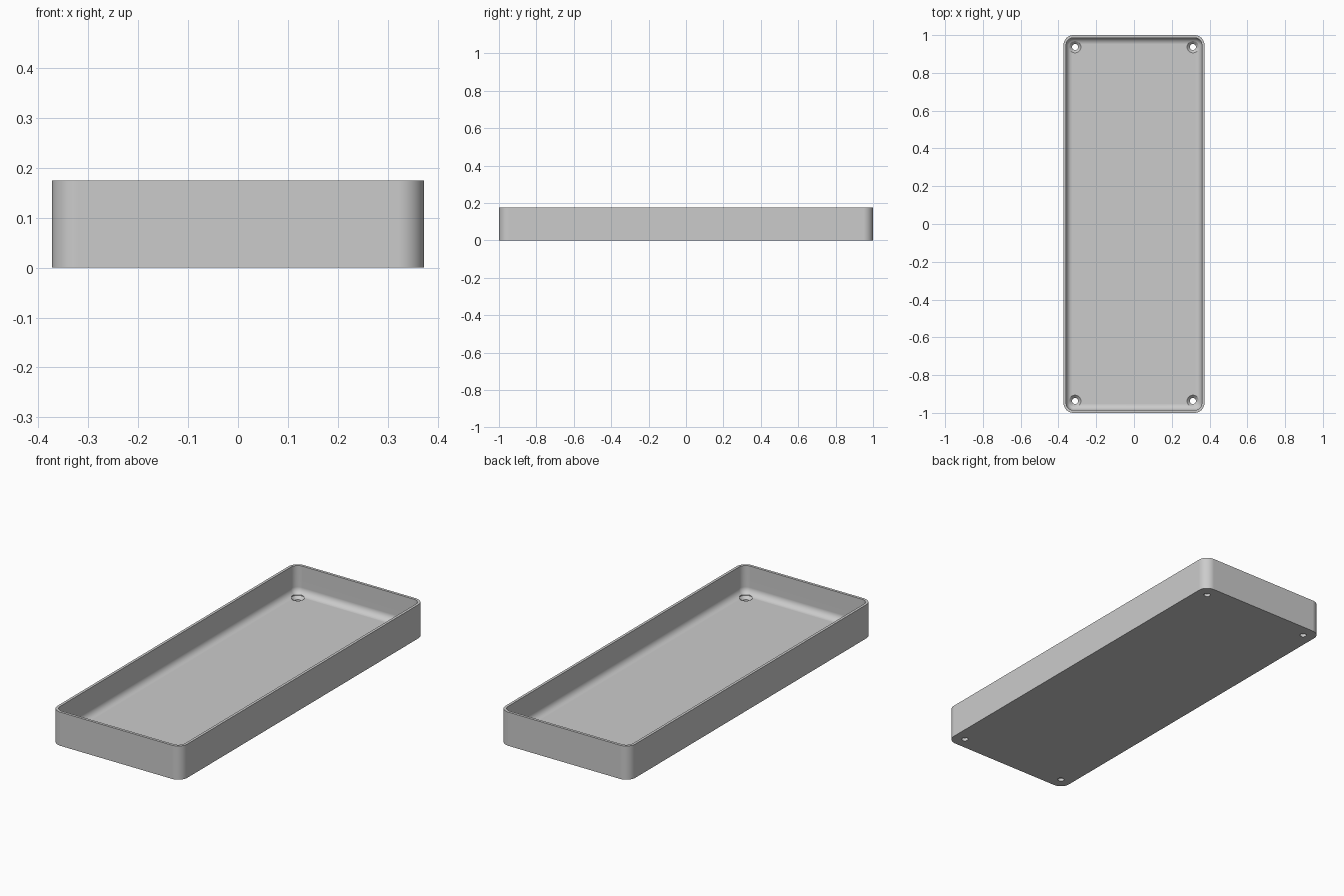
import bpy, bmesh
from math import cos, sin, pi, radians

cube = bpy.data.objects.get("Cube")
if cube:
    bpy.data.objects.remove(cube, do_unlink=True)

HALF_X, HALF_Y, HEIGHT = 0.373, 1.0, 0.175
CORNER, WALL, FLOOR, FILLET = 0.052, 0.014, 0.03, 0.034
HOLE_X, HOLE_Y = 0.312, 0.937

grey = bpy.data.materials.new("plain grey")
grey.use_nodes = True
colour = (0.6, 0.6, 0.6, 1)
grey.diffuse_color = colour
grey.node_tree.nodes["Principled BSDF"].inputs["Base Color"].default_value = colour


def rounded_rectangle(inset, z, steps=10):
    """Loop of points, inset from the outer outline."""
    r = CORNER - inset
    points = []
    for quarter, (sx, sy) in enumerate(((1, 1), (-1, 1), (-1, -1), (1, -1))):
        for i in range(steps + 1):
            a = (quarter + i / steps) * pi / 2
            points.append((sx * (HALF_X - CORNER) + r * cos(a),
                           sy * (HALF_Y - CORNER) + r * sin(a), z))
    return points


def circle(cx, cy, r, z, steps=32):
    return [(cx + r * cos(2 * pi * i / steps), cy + r * sin(2 * pi * i / steps), z)
            for i in range(steps)]


def loft(bm, loops):
    """Skin a stack of loops and cap both ends."""
    rings = [[bm.verts.new(p) for p in loop] for loop in loops]
    for a, b in zip(rings, rings[1:]):
        for i in range(len(a)):
            j = (i + 1) % len(a)
            bm.faces.new((a[i], a[j], b[j], b[i]))
    bm.faces.new(rings[0][::-1])
    bm.faces.new(rings[-1])


def make_object(name, bm):
    bmesh.ops.recalc_face_normals(bm, faces=bm.faces)
    mesh = bpy.data.meshes.new(name)
    bm.to_mesh(mesh)
    bm.free()
    mesh.materials.append(grey)
    obj = bpy.data.objects.new(name, mesh)
    bpy.context.collection.objects.link(obj)
    return obj


# Tray shell: outer wall, thin rim, inner wall, filleted floor
loops = [rounded_rectangle(0, 0), rounded_rectangle(0, HEIGHT),
         rounded_rectangle(WALL, HEIGHT)]
for i in range(9):
    a = i / 8 * pi / 2
    loops.append(rounded_rectangle(WALL + FILLET * (1 - cos(a)),
                                   FLOOR + FILLET * (1 - sin(a))))
bm = bmesh.new()
loft(bm, loops)
tray = make_object("tray", bm)

# Countersunk screw holes in the four corners
bm = bmesh.new()
for sx in (-1, 1):
    for sy in (-1, 1):
        loft(bm, [circle(sx * HOLE_X, sy * HOLE_Y, r, z) for r, z in
                  ((0.016, -0.02), (0.016, 0.015), (0.031, FLOOR), (0.031, 0.08))])
cutter = make_object("screw_hole_cutter", bm)
cutter.hide_render = True

cut = tray.modifiers.new("screw holes", "BOOLEAN")
cut.operation = "DIFFERENCE"
cut.solver = "EXACT"
cut.object = cutter

bpy.ops.object.select_all(action="DESELECT")
bpy.context.view_layer.objects.active = tray
tray.select_set(True)
bpy.ops.object.modifier_apply(modifier=cut.name)
bpy.data.objects.remove(cutter, do_unlink=True)

# Smooth corners with flat walls
bpy.ops.object.shade_smooth_by_angle(angle=radians(30))
normals = tray.modifiers.new("flat walls", "WEIGHTED_NORMAL")
normals.keep_sharp = True
